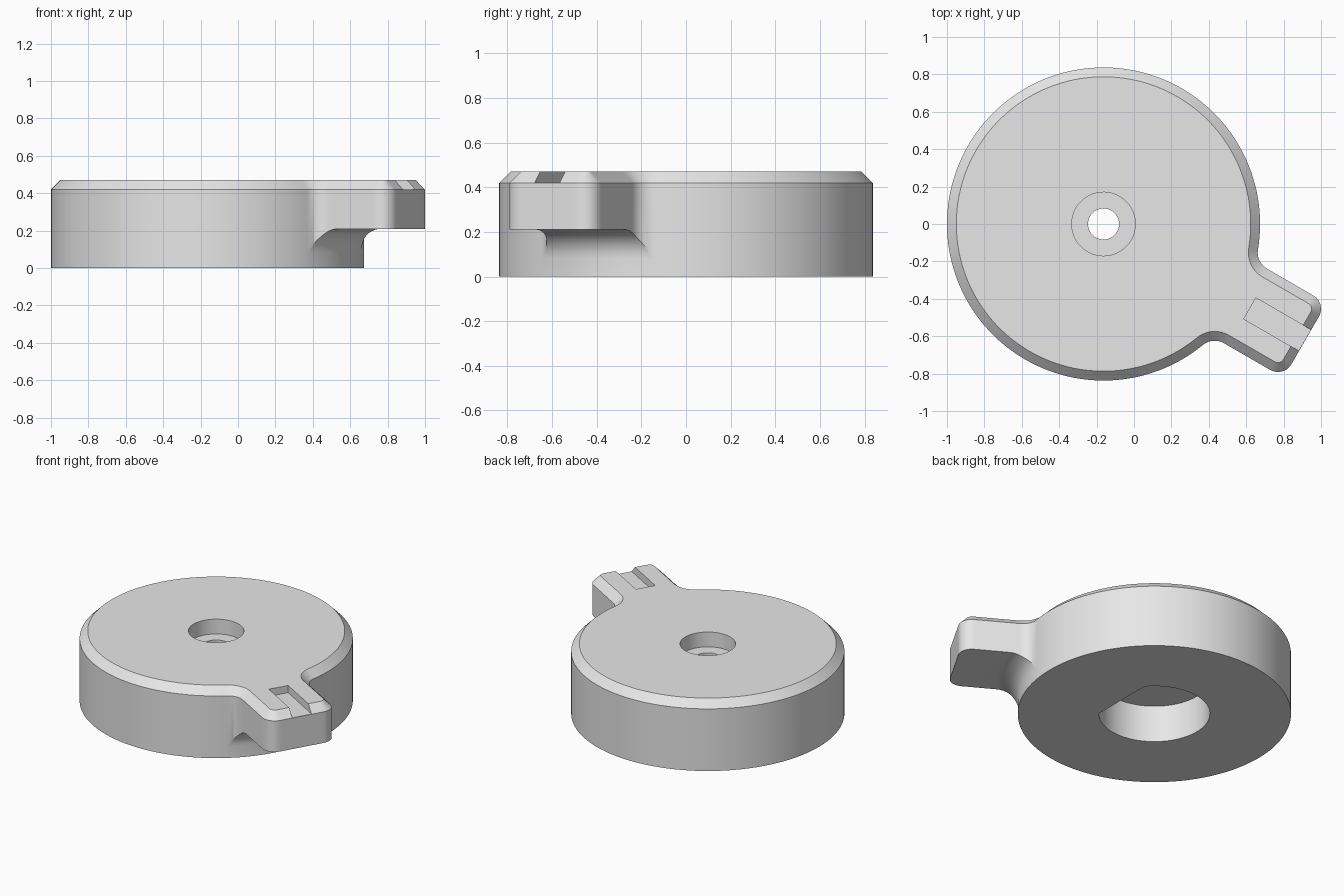
import bpy, bmesh, math
from mathutils import Matrix, Vector

old = bpy.data.objects.get("Cube")
if old:
    bpy.data.objects.remove(old, do_unlink=True)

# Main sizes
R, H, CH = 0.837, 0.47, 0.05            # disc radius, height, top chamfer
END, W = 1.245, 0.23                    # lever reach and half width
RC, RF = 0.083, 0.10                    # lever corner and root radii
UNDER, F = 0.21, 0.13                   # lever underside height and its fillet
PLACE = Matrix.Translation((-0.163, 0, 0)) @ Matrix.Rotation(math.radians(-30), 4, 'Z')

grey = bpy.data.materials.new("plain_grey")
grey.use_nodes = True
grey.diffuse_color = (0.8, 0.8, 0.8, 1)
grey.node_tree.nodes["Principled BSDF"].inputs["Base Color"].default_value = (0.8, 0.8, 0.8, 1)


def arc(cx, cy, r, a0, a1, n):
    angles = [a0 + (a1 - a0) * i / n for i in range(n + 1)]
    return [Vector((cx + r * math.cos(a), cy + r * math.sin(a))) for a in angles]


def line(a, b, n):
    return [a.lerp(b, i / n) for i in range(1, n)]


def outline(inset):
    """Disc and lever contour, lever along +x, moved inward by inset."""
    uf = math.sqrt((R + RF) ** 2 - (W + RF) ** 2)
    phi = math.atan2(W + RF, uf)
    corner = arc(END - RC, W - RC, RC - inset, 0, math.pi / 2, 10)
    root = arc(uf, W + RF, RF + inset, 1.5 * math.pi, math.pi + phi, 16)
    disc = arc(0, 0, R - inset, phi, math.pi, 72)
    tip = line(Vector((END - inset, 0)), corner[0], 5)
    half = tip + corner + line(corner[-1], root[0], 14) + root + disc[1:]
    mirrored = [Vector((p.x, -p.y)) for p in reversed(half[:-1])]
    return [Vector((END - inset, 0))] + half + mirrored


def finish(bm, name):
    bmesh.ops.recalc_face_normals(bm, faces=bm.faces)
    mesh = bpy.data.meshes.new(name)
    bm.to_mesh(mesh)
    bm.free()
    mesh.transform(PLACE)
    mesh.materials.append(grey)
    ob = bpy.data.objects.new(name, mesh)
    bpy.context.collection.objects.link(ob)
    return ob


def prism(name, points, z0, z1):
    bm = bmesh.new()
    low = [bm.verts.new((p[0], p[1], z0)) for p in points]
    high = [bm.verts.new((p[0], p[1], z1)) for p in points]
    bm.faces.new(low)
    bm.faces.new(high)
    for i in range(len(points)):
        j = (i + 1) % len(points)
        bm.faces.new((low[i], low[j], high[j], high[i]))
    return finish(bm, name)


# Disc with lever: one column of points per contour point
STEPS = 10
bm = bmesh.new()
columns = []
for p, q in zip(outline(0), outline(CH)):
    reach, ray = p.length, p.normalized()
    share = min(max((reach - R) / F, 0), 1)
    limit = math.acos(1 - share)
    column = [(*(ray * R), 0)]
    for k in range(STEPS + 1):
        a = min(k / STEPS * math.pi / 2, limit)
        r = R + F * (1 - math.cos(a))
        column.append((*(ray * r), UNDER - F + F * math.sin(a)))
    column.append((*p, UNDER - F + F * math.sin(limit)))
    column.append((*p, H - CH))
    column.append((*q, H))
    columns.append([bm.verts.new(c) for c in column])
for i, a in enumerate(columns):
    b = columns[(i + 1) % len(columns)]
    for k in range(len(a) - 1):
        bm.faces.new((a[k], b[k], b[k + 1], a[k + 1]))
bm.faces.new([c[0] for c in columns])
bm.faces.new([c[-1] for c in columns])
bmesh.ops.remove_doubles(bm, verts=bm.verts, dist=1e-5)
bmesh.ops.dissolve_degenerate(bm, edges=bm.edges, dist=1e-5)
body = finish(bm, "disc_with_lever")

# Cutters: top recess, through hole, flat-sided socket below, lever slot
full = 2 * math.pi
recess = prism("recess_cutter", arc(0, 0, 0.17, 0, full, 64)[:-1], 0.37, 0.6)
hole = prism("hole_cutter", arc(0, 0, 0.083, 0, full, 48)[:-1], 0.1, 0.4)
flat = math.acos(0.262 / 0.34)
turn = math.radians(30)                 # the socket flat faces +x
socket = prism("socket_cutter",
               arc(0, 0, 0.34, turn + flat, turn + full - flat, 72), -0.1, 0.25)
slot = prism("slot_cutter", [(0.903, -0.065), (1.4, -0.065), (1.4, 0.065), (0.903, 0.065)],
             H - CH + 0.001, 0.6)

bpy.ops.object.select_all(action='DESELECT')
bpy.context.view_layer.objects.active = body
body.select_set(True)
for cutter in (recess, socket, hole, slot):
    cutter.hide_render = True
    mod = body.modifiers.new(cutter.name, 'BOOLEAN')
    mod.operation = 'DIFFERENCE'
    mod.solver = 'EXACT'
    mod.object = cutter
    bpy.ops.object.modifier_apply(modifier=mod.name)
    bpy.data.objects.remove(cutter, do_unlink=True)

bpy.ops.object.shade_smooth_by_angle(angle=math.radians(30))
